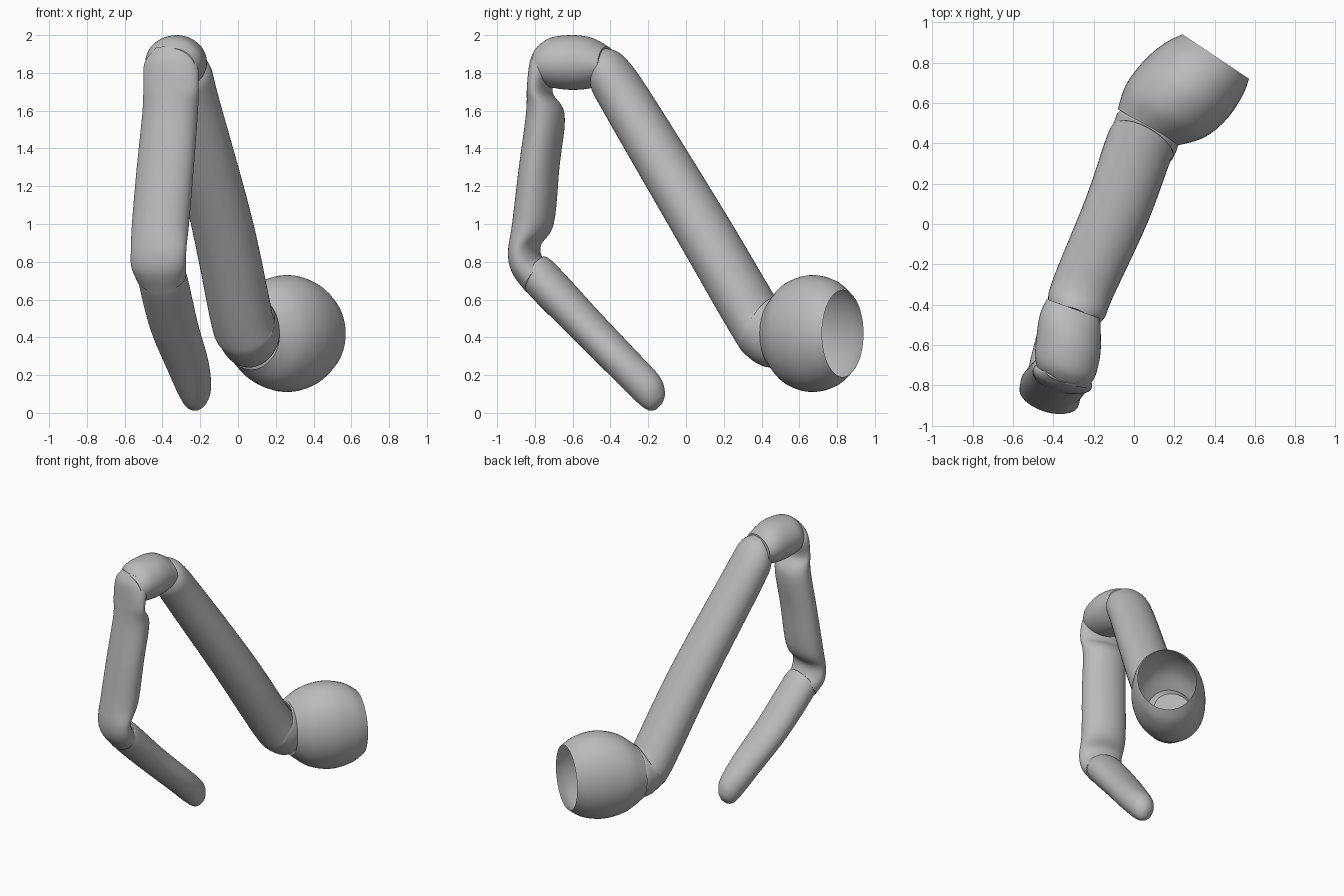
import bpy, bmesh, math
from mathutils import Vector

cube = bpy.data.objects.get("Cube")
if cube:
    bpy.data.objects.remove(cube, do_unlink=True)

grey = bpy.data.materials.new("plain grey")
grey.use_nodes = True
grey.diffuse_color = (0.5, 0.5, 0.5, 1)
grey.node_tree.nodes["Principled BSDF"].inputs["Base Color"].default_value = grey.diffuse_color

SIDES, STEPS = 48, 6


def limb_ring(x, y1, z1, y2, z2, width, yaw):
    """Oval section from its two side edge points, half width and turn about z."""
    t = math.radians(yaw)
    dy, dz = (y2 - y1) / 2, (z2 - z1) / 2
    return (Vector((x, (y1 + y2) / 2, (z1 + z2) / 2)),
            Vector((-dy * math.tan(t), dy, dz)),
            Vector((math.cos(t), math.sin(t), 0)) * width)


def shell_ring(x1, y1, x2, y2, height):
    """Upright oval section from its two plan edge points and half height."""
    return (Vector(((x1 + x2) / 2, (y1 + y2) / 2, 0.42)),
            Vector(((x2 - x1) / 2, (y2 - y1) / 2, 0)), Vector((0, 0, height)))


def blend(p, q, r, s, t):
    """Smooth curve through q and r."""
    return q + (r - p) * (t / 2) + (p * 2 - q * 5 + r * 4 - s) * (t * t / 2) \
        + (q * 3 - p - r * 3 + s) * (t ** 3 / 2)


def loft(name, rings, capped=True):
    """Skin a smooth tube over the oval sections."""
    last = len(rings) - 1
    sections = []
    for i in range(last):
        four = [rings[min(max(i + k, 0), last)] for k in (-1, 0, 1, 2)]
        for j in range(STEPS):
            sections.append([blend(*(r[n] for r in four), j / STEPS) for n in range(3)])
    sections.append(rings[last])

    bm = bmesh.new()
    loops = []
    for centre, a, b in sections:
        angles = [math.tau * k / SIDES for k in range(SIDES)]
        loops.append([bm.verts.new(centre + a * math.cos(t) + b * math.sin(t)) for t in angles])
    for lo, hi in zip(loops, loops[1:]):
        for k in range(SIDES):
            n = (k + 1) % SIDES
            bm.faces.new((lo[k], lo[n], hi[n], hi[k]))
    if capped:
        bm.faces.new(loops[0])
        bm.faces.new(loops[-1])
    bmesh.ops.recalc_face_normals(bm, faces=bm.faces)
    mesh = bpy.data.meshes.new(name)
    bm.to_mesh(mesh)
    bm.free()
    mesh.materials.append(grey)
    obj = bpy.data.objects.new(name, mesh)
    bpy.context.collection.objects.link(obj)
    bpy.ops.object.select_all(action='DESELECT')
    obj.select_set(True)
    bpy.context.view_layer.objects.active = obj
    bpy.ops.object.shade_smooth_by_angle(angle=math.radians(40))
    return obj


# Open shoulder cup
loft("shoulder_shell", [shell_ring(*r) for r in (
    (-.08, .57, .22, .39, .19), (-.04, .69, .35, .43, .275), (.05, .81, .46, .52, .31),
    (.15, .895, .54, .64, .285), (.24, .94, .57, .72, .23))], capped=False)

# Upper arm, from elbow down into the cup
loft("upper_arm", [limb_ring(*r) for r in (
    (-.30, -.49, 1.82, -.42, 1.93, .09, -20), (-.285, -.49, 1.72, -.34, 1.89, .145, -20),
    (-.25, -.42, 1.58, -.20, 1.70, .155, -20), (-.085, -.05, .94, .19, 1.07, .165, -22),
    (.02, .26, .41, .47, .59, .17, -26), (.045, .35, .29, .47, .61, .17, -30),
    (.07, .45, .24, .49, .61, .17, -30), (.11, .54, .29, .54, .55, .13, -30))])

# Elbow joint
loft("elbow", [limb_ring(*r) for r in (
    (-.345, -.79, 1.93, -.77, 1.74, .12, -15), (-.34, -.72, 1.985, -.70, 1.72, .155, -15),
    (-.325, -.60, 2.0, -.60, 1.71, .165, -17), (-.315, -.50, 1.985, -.50, 1.72, .16, -20),
    (-.30, -.42, 1.94, -.42, 1.75, .14, -20))])

# Forearm with the pinched wrist
loft("forearm", [limb_ring(*r) for r in (
    (-.35, -.78, 1.94, -.72, 1.92, .09, -15), (-.355, -.815, 1.87, -.69, 1.82, .145, -15),
    (-.355, -.83, 1.73, -.72, 1.70, .15, -15), (-.36, -.84, 1.58, -.65, 1.58, .15, -15),
    (-.385, -.875, 1.3, -.68, 1.3, .155, -17), (-.41, -.91, 1.01, -.71, 1.0, .155, -17),
    (-.42, -.93, .85, -.78, .89, .152, -17), (-.42, -.91, .74, -.77, .82, .15, -17),
    (-.405, -.84, .64, -.74, .80, .135, -17))])

# Mitten-shaped hand
loft("hand", [limb_ring(*r) for r in (
    (-.41, -.86, .69, -.76, .80, .11, -17), (-.40, -.82, .62, -.72, .81, .132, -17),
    (-.34, -.60, .40, -.46, .53, .13, -17), (-.27, -.40, .20, -.27, .33, .115, -17),
    (-.23, -.26, .06, -.145, .195, .09, -17), (-.22, -.20, .015, -.115, .11, .06, -17),
    (-.215, -.165, .015, -.125, .055, .02, -17))])
